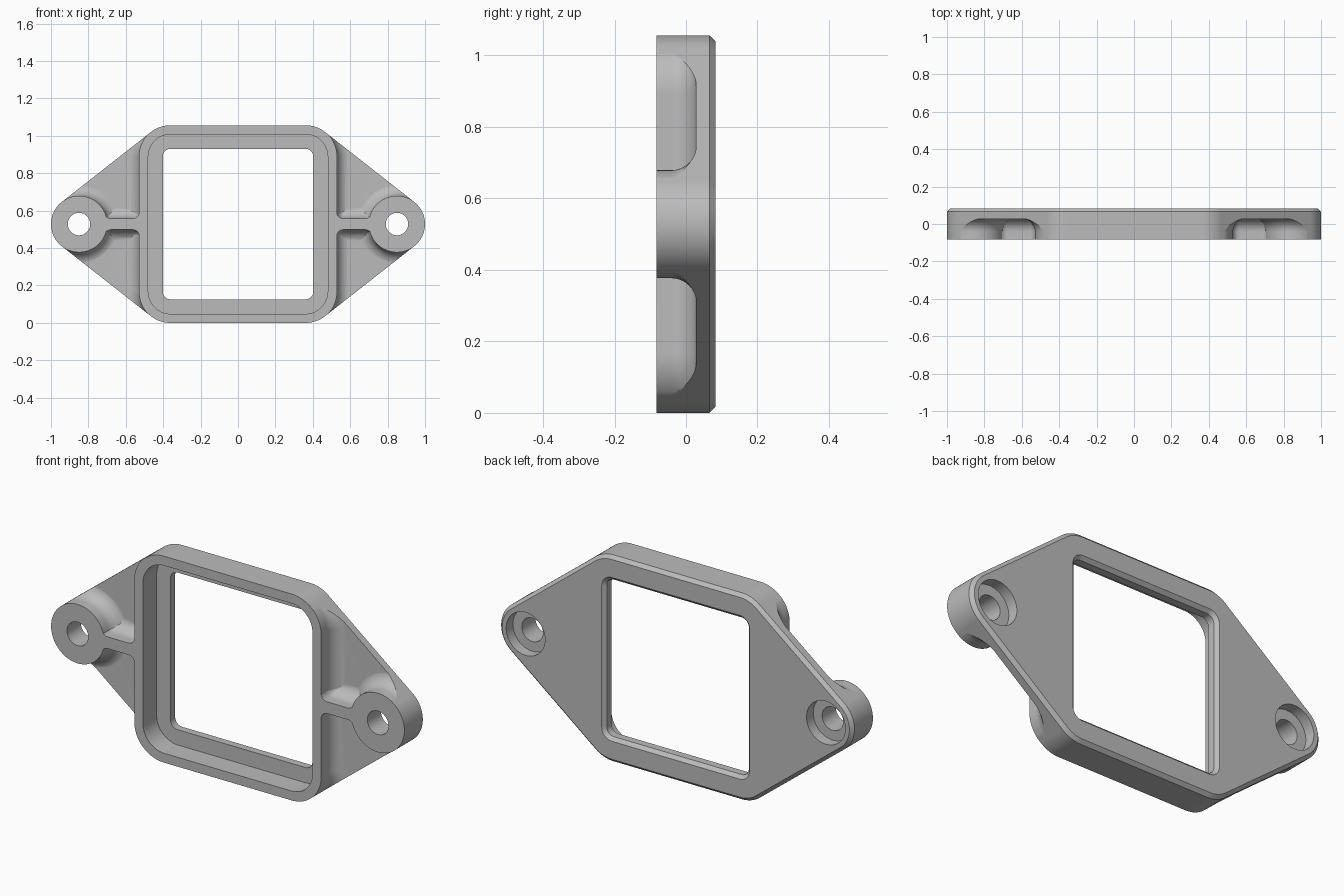
import bpy, bmesh
from math import sin, cos, pi, sqrt, atan2, acos, hypot, radians

if "Cube" in bpy.data.objects:
    bpy.data.objects.remove(bpy.data.objects["Cube"])

MID = 0.528                      # height of the centre line, also half the frame size
CORNER = 0.165                   # frame corner radius
EAR_X, EAR_R = 0.85, 0.15        # mounting ear centre and radius
FRONT, FLOOR, BACK = -0.083, 0.028, 0.083
CHAMFER, COVE = 0.017, 0.07

grey = bpy.data.materials.new("grey")
grey.use_nodes = True
grey.diffuse_color = (0.5, 0.5, 0.5, 1)
grey.node_tree.nodes["Principled BSDF"].inputs["Base Color"].default_value = (0.5, 0.5, 0.5, 1)


def arc(x, z, r, a, b, n=16):
    return [(x + r * cos(a + (b - a) * i / n), z + r * sin(a + (b - a) * i / n))
            for i in range(n + 1)]


def circle(x, r):
    return arc(x, MID, r, 0, 2 * pi, 64)[:-1]


def rounded_square(half, r):
    k, pts = half - r, []
    for q, (sx, sz) in enumerate([(1, 1), (-1, 1), (-1, -1), (1, -1)]):
        pts += arc(sx * k, MID + sz * k, r, q * pi / 2, (q + 1) * pi / 2)
    return pts


def plate_outline(inset):
    # rounded frame wrapped together with both ears by tangent lines
    k = MID - CORNER
    dx, dz = k - EAR_X, k
    a = atan2(dz, dx) - acos((EAR_R - CORNER) / hypot(dx, dz))
    r, e = CORNER - inset, EAR_R - inset
    return (arc(EAR_X, MID, e, -a, a, 40) + arc(k, MID + k, r, a, pi / 2)
            + arc(-k, MID + k, r, pi / 2, pi - a) + arc(-EAR_X, MID, e, pi - a, pi + a, 40)
            + arc(-k, MID - k, r, pi + a, 1.5 * pi) + arc(k, MID - k, r, 1.5 * pi, 2 * pi - a))


def loft(name, sections):
    # sections are (y, outline) pairs with equal point counts
    bm = bmesh.new()
    rings = [[bm.verts.new((x, y, z)) for x, z in pts] for y, pts in sections]
    n = len(rings[0])
    bm.faces.new(rings[0])
    bm.faces.new(rings[-1])
    for a, b in zip(rings, rings[1:]):
        for i in range(n):
            bm.faces.new((a[i], a[(i + 1) % n], b[(i + 1) % n], b[i]))
    bmesh.ops.recalc_face_normals(bm, faces=bm.faces)
    mesh = bpy.data.meshes.new(name)
    bm.to_mesh(mesh)
    bm.free()
    mesh.materials.append(grey)
    ob = bpy.data.objects.new(name, mesh)
    bpy.context.collection.objects.link(ob)
    return ob


def coved(name, outline):
    # upright wall that flares into the plate with a concave fillet
    sections, steps = [(-0.1, outline(0))], 10
    for i in range(steps + 1):
        t = pi / 2 * i / steps
        sections.append((FLOOR + 0.001 - COVE * (1 - sin(t)), outline(COVE * (1 - cos(t)))))
    return loft(name, sections + [(0.055, outline(COVE))])


def rib_outline(side, d):
    w, f = 0.03 + d, max(0.035 - d, 0.0005)
    x0, x1 = MID + d, 0.715 - d
    top = [(0.5, w + f)] + arc(x0 + f, w + f, f, pi, 1.5 * pi, 6)
    top += arc(x1 - f, w + f, f, 1.5 * pi, 2 * pi, 6) + [(0.76, w + f)]
    return [(side * x, MID + z) for x, z in top + [(x, -z) for x, z in reversed(top)]]


def combine(target, tool, operation):
    tool.hide_render = True
    mod = target.modifiers.new("combine", "BOOLEAN")
    mod.operation, mod.solver, mod.object = operation, "EXACT", tool
    bpy.context.view_layer.objects.active = target
    bpy.ops.object.modifier_apply(modifier=mod.name)
    bpy.data.objects.remove(tool)


# Plate slab with raised frame, ears and ribs
flange = loft("mounting_flange", [(y, [(-1.2, -0.2), (1.2, -0.2), (1.2, 1.3), (-1.2, 1.3)])
                                  for y in (FLOOR, 0.12)])
combine(flange, coved("frame", lambda d: rounded_square(MID + 0.001 + d, CORNER + d)), "UNION")
for s in (1, -1):
    combine(flange, coved("ear", lambda d: circle(s * EAR_X, EAR_R + 0.001 + d)), "UNION")
    combine(flange, coved("rib", lambda d: rib_outline(s, d)), "UNION")

# Trim to the outer outline with a chamfered back edge
combine(flange, loft("outline", [(FRONT, plate_outline(0)), (BACK - CHAMFER, plate_outline(0)),
                                 (BACK, plate_outline(CHAMFER))]), "INTERSECT")

# Front recess and window with a chamfered back edge
combine(flange, loft("recess", [(y, rounded_square(0.48, 0.12)) for y in (-0.2, FLOOR)]),
        "DIFFERENCE")
combine(flange, loft("window", [(y, rounded_square(0.402 + c, 0.04 + c)) for y, c in
                                ((-0.2, 0), (BACK - CHAMFER, 0), (BACK + CHAMFER, 2 * CHAMFER))]),
        "DIFFERENCE")

# Screw holes with counterbores at the back
for s in (1, -1):
    combine(flange, loft("hole", [(y, circle(s * EAR_X, 0.06)) for y in (-0.2, 0.2)]),
            "DIFFERENCE")
    combine(flange, loft("counterbore", [(y, circle(s * EAR_X, 0.11)) for y in (FLOOR, 0.2)]),
            "DIFFERENCE")

# Smooth curved walls, keep edges crisp
for ob in bpy.context.selected_objects:
    ob.select_set(False)
flange.select_set(True)
bpy.context.view_layer.objects.active = flange
bpy.ops.object.shade_smooth_by_angle(angle=radians(25))
normals = flange.modifiers.new("normals", "WEIGHTED_NORMAL")
normals.keep_sharp = True
